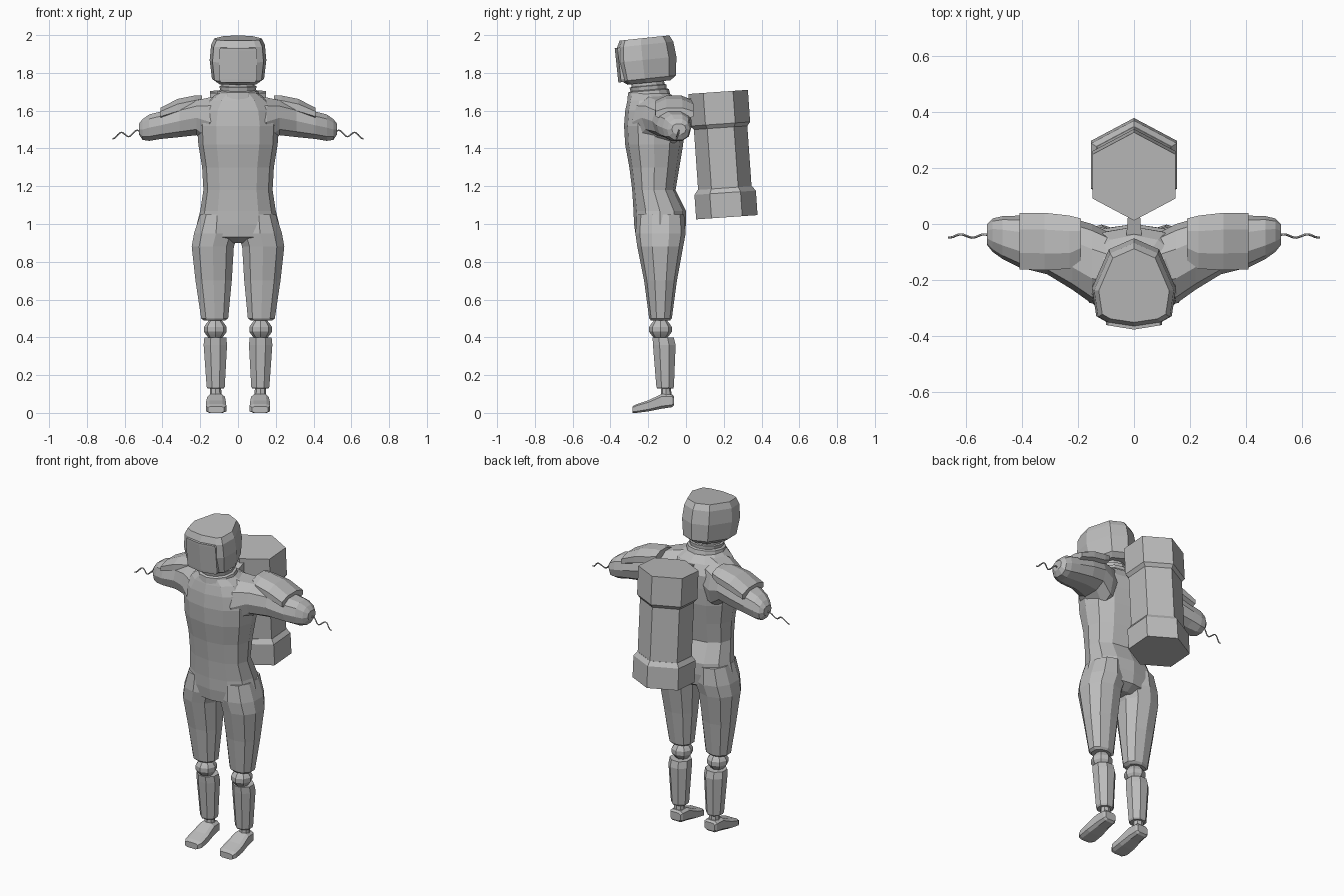
import bpy, bmesh, math
from mathutils import Matrix, Vector

cube = bpy.data.objects.get("Cube")
if cube:
    bpy.data.objects.remove(cube, do_unlink=True)

grey = bpy.data.materials.new("plain_grey")
grey.use_nodes = True
grey.diffuse_color = (0.5, 0.5, 0.5, 1)
grey.node_tree.nodes["Principled BSDF"].inputs["Base Color"].default_value = (0.5, 0.5, 0.5, 1)


def skin(name, rings, matrix=None):
    """Join equal rings of points into a closed, flat shaded solid."""
    bm = bmesh.new()
    loops = [[bm.verts.new(p) for p in ring] for ring in rings]
    n = len(loops[0])
    for a, b in zip(loops, loops[1:]):
        for i in range(n):
            j = (i + 1) % n
            bm.faces.new((a[i], a[j], b[j], b[i]))
    bm.faces.new(loops[0])
    bm.faces.new(loops[-1])
    if matrix:
        bm.transform(matrix)
    bmesh.ops.recalc_face_normals(bm, faces=bm.faces)
    mesh = bpy.data.meshes.new(name)
    bm.to_mesh(mesh)
    bm.free()
    mesh.materials.append(grey)
    obj = bpy.data.objects.new(name, mesh)
    bpy.context.collection.objects.link(obj)
    return obj


def loft(name, axis, sections, n=8, power=1.0, phase=0.0, side=1, matrix=None):
    """Sections are (position, min u, max u, min v, max v) along an axis."""
    unit = []
    for i in range(n):
        t = 2 * math.pi * i / n + phase
        c, s = math.cos(t), math.sin(t)
        unit.append((math.copysign(abs(c) ** power, c), math.copysign(abs(s) ** power, s)))
    top = [max(p[k] for p in unit) for k in (0, 1)]
    rings = []
    for d, u0, u1, v0, v1 in sections:
        ring = []
        for a, b in unit:
            u = (u0 + u1) / 2 + (u1 - u0) / 2 * a / top[0]
            v = (v0 + v1) / 2 + (v1 - v0) / 2 * b / top[1]
            x, y, z = {"x": (d, u, v), "y": (u, d, v), "z": (u, v, d)}[axis]
            ring.append((x * side, y, z))
        rings.append(ring)
    return skin(name, rings, matrix)


def tilt(degrees, centre):
    c = Matrix.Translation(centre)
    return c @ Matrix.Rotation(math.radians(degrees), 4, "X") @ c.inverted()


# Torso: height, half width, front, back
torso = [(0.9, 0.1, -0.2, -0.06), (0.93, 0.21, -0.265, -0.01), (1.0, 0.218, -0.275, 0.0),
         (1.07, 0.2, -0.278, 0.0), (1.18, 0.183, -0.285, -0.055), (1.3, 0.19, -0.3, -0.035),
         (1.42, 0.21, -0.322, -0.015), (1.52, 0.215, -0.328, -0.01), (1.6, 0.2, -0.322, -0.01),
         (1.655, 0.16, -0.31, -0.04), (1.69, 0.11, -0.3, -0.085)]
loft("torso", "z", [(z, -w, w, f, b) for z, w, f, b in torso], n=12, power=0.9)

# Collar rings of the neck
neck_tilt = tilt(5, (0, -0.2, 1.72))
neck = [(1.67, 0.115), (1.705, 0.108), (1.71, 0.095), (1.73, 0.098), (1.733, 0.088), (1.79, 0.085)]
loft("neck", "z", [(z, -r, r, -0.2 - r, -0.2 + r) for z, r in neck], n=12, matrix=neck_tilt)

# Helmet with a raised visor
outline = [(0, -0.155), (0.1, -0.14), (0.135, -0.12), (0.15, -0.02), (0.09, 0.12), (0, 0.16),
           (-0.09, 0.12), (-0.15, -0.02), (-0.135, -0.12), (-0.1, -0.14)]
head_tilt = tilt(6, (0, -0.21, 1.87))
levels = [(1.748, 0.72), (1.77, 0.92), (1.87, 1.0), (1.95, 0.95), (1.985, 0.84)]
skin("helmet", [[(x * s, y * s - 0.21, z) for x, y in outline] for z, s in levels], head_tilt)
visor = [(0, -0.155), (0.1, -0.14), (0.1, -0.1), (-0.1, -0.1), (-0.1, -0.14)]
levels = [(1.765, 0.92), (1.78, 1.0), (1.935, 1.0), (1.948, 0.93)]
skin("visor", [[(x * s, y - 0.215, z) for x, y in visor] for z, s in levels], head_tilt)

# Backpack tank: three hexagonal sections on a leaning axis
tank_tilt = tilt(4, (0, 0.193, 1.37))
for name, parts in (
        ("tank_bottom", [(1.035, 1.0), (1.165, 1.0), (1.19, 0.88)]),
        ("tank_middle", [(1.17, 0.87), (1.53, 0.87)]),
        ("tank_top", [(1.51, 0.87), (1.53, 0.97), (1.7, 0.97)])):
    loft(name, "z", [(z, -0.153 * s, 0.153 * s, 0.193 - 0.163 * s, 0.193 + 0.163 * s)
                     for z, s in parts], n=6, phase=math.pi / 6, matrix=tank_tilt)
loft("tank_bracket", "y", [(-0.07, -0.03, 0.03, 1.58, 1.64), (0.05, -0.02, 0.02, 1.62, 1.67)], n=4,
     phase=math.pi / 4)

for side, label in ((1, "left"), (-1, "right")):
    # Arm and shoulder plate
    loft(label + "_arm", "x", [
        (0.05, -0.28, -0.05, 1.42, 1.69), (0.15, -0.285, 0.0, 1.41, 1.67),
        (0.22, -0.235, 0.02, 1.47, 1.655), (0.31, -0.18, 0.03, 1.46, 1.63),
        (0.41, -0.155, 0.03, 1.45, 1.595), (0.47, -0.125, 0.028, 1.44, 1.58),
        (0.505, -0.1, 0.02, 1.445, 1.555), (0.525, -0.075, 0.0, 1.475, 1.53)],
        n=10, power=0.85, side=side)
    loft(label + "_shoulder_plate", "x", [
        (0.19, -0.13, 0.02, 1.62, 1.68), (0.23, -0.16, 0.03, 1.59, 1.68),
        (0.32, -0.165, 0.04, 1.57, 1.662), (0.41, -0.162, 0.04, 1.55, 1.615)],
        n=8, phase=math.pi / 8, side=side)

    # Wavy wire at the end of the arm
    curve = bpy.data.curves.new(label + "_wire", "CURVE")
    curve.dimensions = "3D"
    curve.bevel_depth = 0.004
    curve.bevel_resolution = 0
    curve.use_fill_caps = True
    spline = curve.splines.new("POLY")
    spline.points.add(16)
    for i, p in enumerate(spline.points):
        t = i / 16
        wave = math.sin(t * 3.6 * math.pi)
        p.co = (side * (0.515 + 0.15 * t), -0.043 + 0.006 * wave, 1.485 - 0.02 * t + 0.014 * wave, 1)
    curve.materials.append(grey)
    wire = bpy.data.objects.new(label + "_wire", curve)
    bpy.context.collection.objects.link(wire)

    # Leg, from thigh to foot
    loft(label + "_thigh", "z", [
        (0.488, 0.07, 0.18, -0.185, -0.085), (0.5, 0.052, 0.195, -0.195, -0.075),
        (0.7, 0.033, 0.225, -0.222, -0.048), (0.88, 0.022, 0.245, -0.258, -0.015),
        (0.95, 0.0, 0.233, -0.268, -0.002), (1.05, 0.02, 0.2, -0.26, -0.01)],
        n=10, phase=math.pi / 10, power=0.9, side=side)
    knee = [(0.39, 0.03), (0.415, 0.05), (0.43, 0.06), (0.455, 0.06), (0.47, 0.05), (0.495, 0.03)]
    loft(label + "_knee", "z", [(z, 0.12 - r, 0.12 + r, -0.135 - r, -0.135 + r) for z, r in knee],
         side=side)
    loft(label + "_shin", "z", [
        (0.128, 0.076, 0.16, -0.152, -0.068), (0.138, 0.07, 0.166, -0.157, -0.064),
        (0.36, 0.058, 0.182, -0.175, -0.055), (0.4, 0.062, 0.178, -0.177, -0.065)],
        phase=math.pi / 8, side=side)
    loft(label + "_ankle", "z", [(0.07, 0.085, 0.15, -0.135, -0.075),
                                 (0.14, 0.09, 0.148, -0.13, -0.08)], side=side)
    loft(label + "_foot", "y", [
        (-0.282, 0.075, 0.16, 0.0, 0.035), (-0.262, 0.062, 0.17, 0.0, 0.046),
        (-0.2, 0.063, 0.17, 0.008, 0.066), (-0.13, 0.07, 0.162, 0.022, 0.1),
        (-0.075, 0.074, 0.158, 0.03, 0.098), (-0.063, 0.082, 0.15, 0.04, 0.088)],
        phase=math.pi / 8, power=0.5, side=side)
